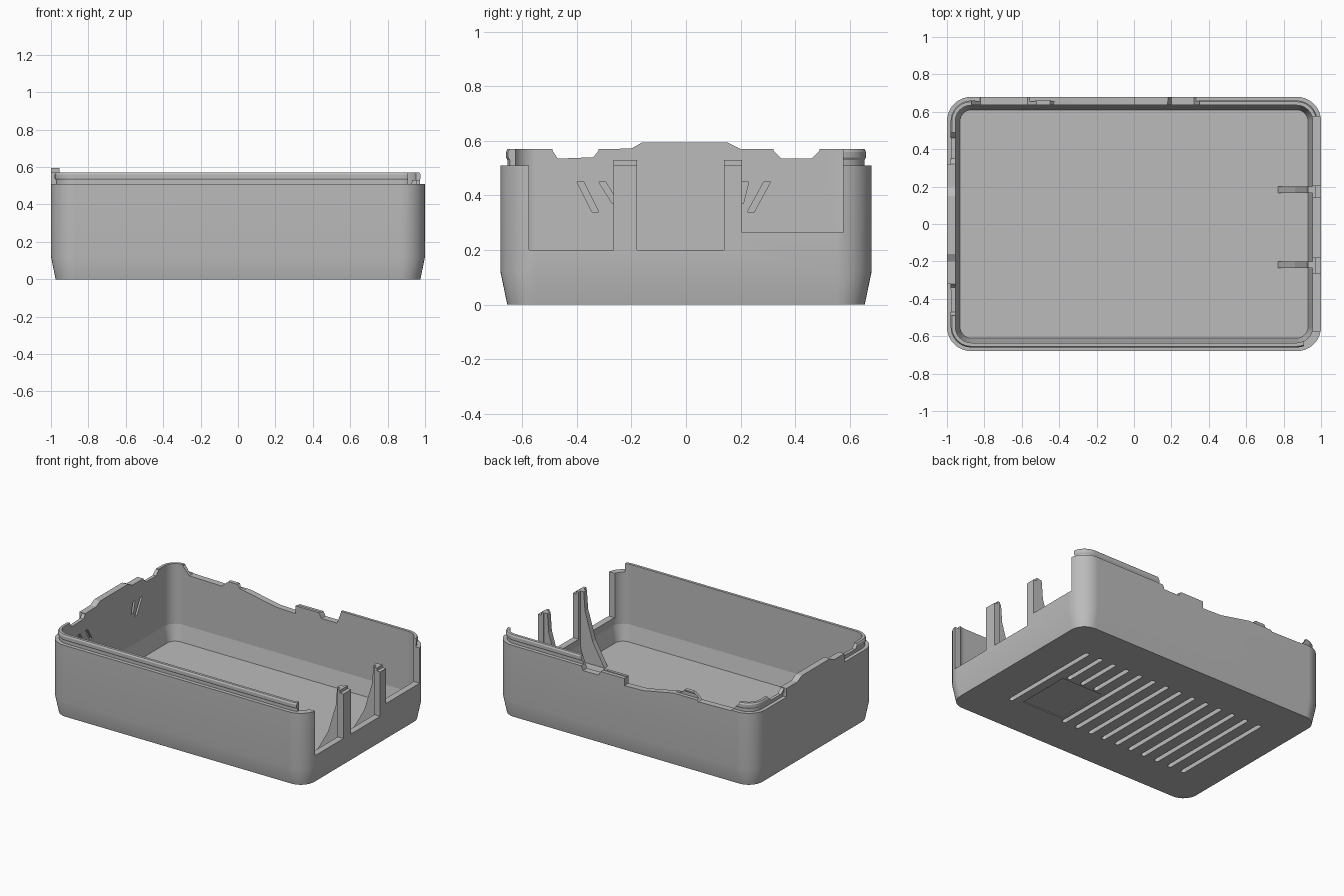
import bpy, bmesh, math
from mathutils import Vector

cube = bpy.data.objects.get("Cube")
if cube:
    bpy.data.objects.remove(cube, do_unlink=True)

grey = bpy.data.materials.new("plain_grey")
grey.use_nodes = True
colour = (0.5, 0.5, 0.5, 1)
grey.diffuse_color = colour
grey.node_tree.nodes["Principled BSDF"].inputs["Base Color"].default_value = colour

HX, HY, RADIUS, SEG = 1.0, 0.68, 0.13, 10


def make_object(name, bm):
    bmesh.ops.recalc_face_normals(bm, faces=bm.faces)
    mesh = bpy.data.meshes.new(name)
    bm.to_mesh(mesh)
    bm.free()
    mesh.materials.append(grey)
    ob = bpy.data.objects.new(name, mesh)
    bpy.context.collection.objects.link(ob)
    return ob


def rounded_loop(bm, inset, z):
    r = max(RADIUS - inset, 0.03)
    verts = []
    for i, (sx, sy) in enumerate([(1, 1), (-1, 1), (-1, -1), (1, -1)]):
        cx, cy = sx * (HX - inset - r), sy * (HY - inset - r)
        for k in range(SEG + 1):
            a = math.pi / 2 * (i + k / SEG)
            verts.append(bm.verts.new((cx + r * math.cos(a), cy + r * math.sin(a), z)))
    return verts


def prism(name, points, axis, lo, hi):
    """Extrude a 2D outline along x, y or z."""
    def place(p, t):
        return {"x": (t, *p), "y": (p[0], t, p[1]), "z": (*p, t)}[axis]
    bm = bmesh.new()
    a = [bm.verts.new(place(p, lo)) for p in points]
    b = [bm.verts.new(place(p, hi)) for p in points]
    bm.faces.new(a)
    bm.faces.new(b[::-1])
    for i in range(len(a)):
        j = (i + 1) % len(a)
        bm.faces.new((a[i], b[i], b[j], a[j]))
    return make_object(name, bm)


def rect(a0, a1, b0, b1):
    return [(a0, b0), (a1, b0), (a1, b1), (a0, b1)]


def cut(target, points, axis, lo, hi):
    cutter = prism("cutter", points, axis, lo, hi)
    cutter.hide_render = True
    mod = target.modifiers.new("cut", "BOOLEAN")
    mod.operation, mod.solver, mod.object = "DIFFERENCE", "EXACT", cutter
    bpy.context.view_layer.update()
    result = bpy.data.meshes.new_from_object(
        target.evaluated_get(bpy.context.evaluated_depsgraph_get()))
    target.modifiers.clear()
    target.data = result
    bpy.data.objects.remove(cutter, do_unlink=True)


# Tray shell: tapered foot, straight wall, stepped snap lip, hollow inside
bm = bmesh.new()
profile = [(0.025, 0), (0, 0.12), (0, 0.51), (0.026, 0.51), (0.026, 0.53), (0.02, 0.54),
           (0.02, 0.56), (0.026, 0.57), (0.045, 0.57), (0.045, 0.15), (0.07, 0.04)]
loops = [rounded_loop(bm, inset, z) for inset, z in profile]
for low, high in zip(loops, loops[1:]):
    for i in range(len(low)):
        j = (i + 1) % len(low)
        bm.faces.new((low[i], low[j], high[j], high[i]))
bm.faces.new(loops[0][::-1])
bm.faces.new(loops[-1])
shell = make_object("tray_shell", bm)

# Port openings on the +x end, leaving two narrow posts
for y0, y1, sill in [(-0.575, -0.265, 0.2), (-0.18, 0.14, 0.2), (0.205, 0.575, 0.265)]:
    cut(shell, rect(y0, y1, sill, 0.8), "x", 0.9, 1.1)
cut(shell, rect(-0.4, 0.4, 0.53, 0.8), "x", 0.9, 1.1)
cut(shell, rect(0.91, 1.1, -0.8, -0.5), "z", 0.51, 0.8)

# Irregular top edge of the back wall
cut(shell, [(0.35, 0.8), (0.35, 0.56), (0.32, 0.48), (0.2, 0.48), (0.18, 0.515),
            (0, 0.515), (0, 0.46), (-0.15, 0.465), (-0.43, 0.52), (-0.45, 0.545),
            (-0.52, 0.545), (-0.57, 0.5), (-0.82, 0.505), (-0.87, 0.56), (-0.87, 0.8)],
    "y", 0.6, 0.8)

# Notches in the -x wall
cut(shell, [(-0.49, 0.8), (-0.49, 0.565), (-0.47, 0.535), (-0.34, 0.54),
            (-0.32, 0.565), (-0.32, 0.8)], "x", -1.1, -0.9)
cut(shell, [(0.32, 0.8), (0.32, 0.565), (0.35, 0.535), (0.46, 0.535),
            (0.49, 0.565), (0.49, 0.8)], "x", -1.1, -0.9)

# Slanted slits inside the -x wall
for y0, y1 in [(-0.4, -0.345), (-0.32, -0.27), (0.31, 0.25), (0.23, 0.21)]:
    w = 0.025 if y1 > y0 else -0.025
    drop = 0.34 if abs(y0) in (0.4, 0.31) else 0.37
    cut(shell, [(y0, 0.45), (y0 + w, 0.45), (y1 + w, drop), (y1, drop)], "x", -0.97, -0.9)

# Underside vent slots and label recess
DEPTH = 0.03
for i in range(14):
    x = 0.7 - 0.109 * i
    y0 = 0.07 if 1 <= i <= 3 else -0.37
    ends = [(0.37, 0), (y0, math.pi)]
    outline = [(x + 0.016 * math.cos(a + k * math.pi / 6), yc + 0.016 * math.sin(a + k * math.pi / 6))
               for yc, a in ends for k in range(7)]
    cut(shell, outline, "z", -0.1, DEPTH)
cut(shell, rect(0.3, 0.62, -0.35, 0.04), "z", -0.1, 0.006)

# Slot roofs face the tray interior
bm = bmesh.new()
bm.from_mesh(shell.data)
for f in bm.faces:
    if abs(f.calc_center_median().z - DEPTH) < 0.001 and abs(f.normal.z) > 0.9:
        f.normal_flip()
bm.to_mesh(shell.data)
bm.free()

# Raised tab along the middle of the -x wall
prism("end_wall_tab", [(-0.32, 0.5), (-0.32, 0.57), (-0.2, 0.572), (-0.16, 0.595), (0.15, 0.595),
                       (0.2, 0.57), (0.32, 0.57), (0.32, 0.5)], "x", -1.0, -0.955)

# Triangular gussets bracing the two posts
for name, y0 in [("front_gusset", -0.235), ("back_gusset", 0.165)]:
    prism(name, [(0.77, 0.04), (0.965, 0.04), (0.965, 0.53), (0.93, 0.53), (0.92, 0.4), (0.86, 0.2)],
          "y", y0, y0 + 0.035)

# Smooth rounded corners, crisp edges elsewhere
bpy.ops.object.select_all(action="DESELECT")
shell.select_set(True)
bpy.context.view_layer.objects.active = shell
bpy.ops.object.shade_smooth_by_angle(angle=math.radians(12))
weighted = shell.modifiers.new("weighted_normals", "WEIGHTED_NORMAL")
weighted.keep_sharp = True
